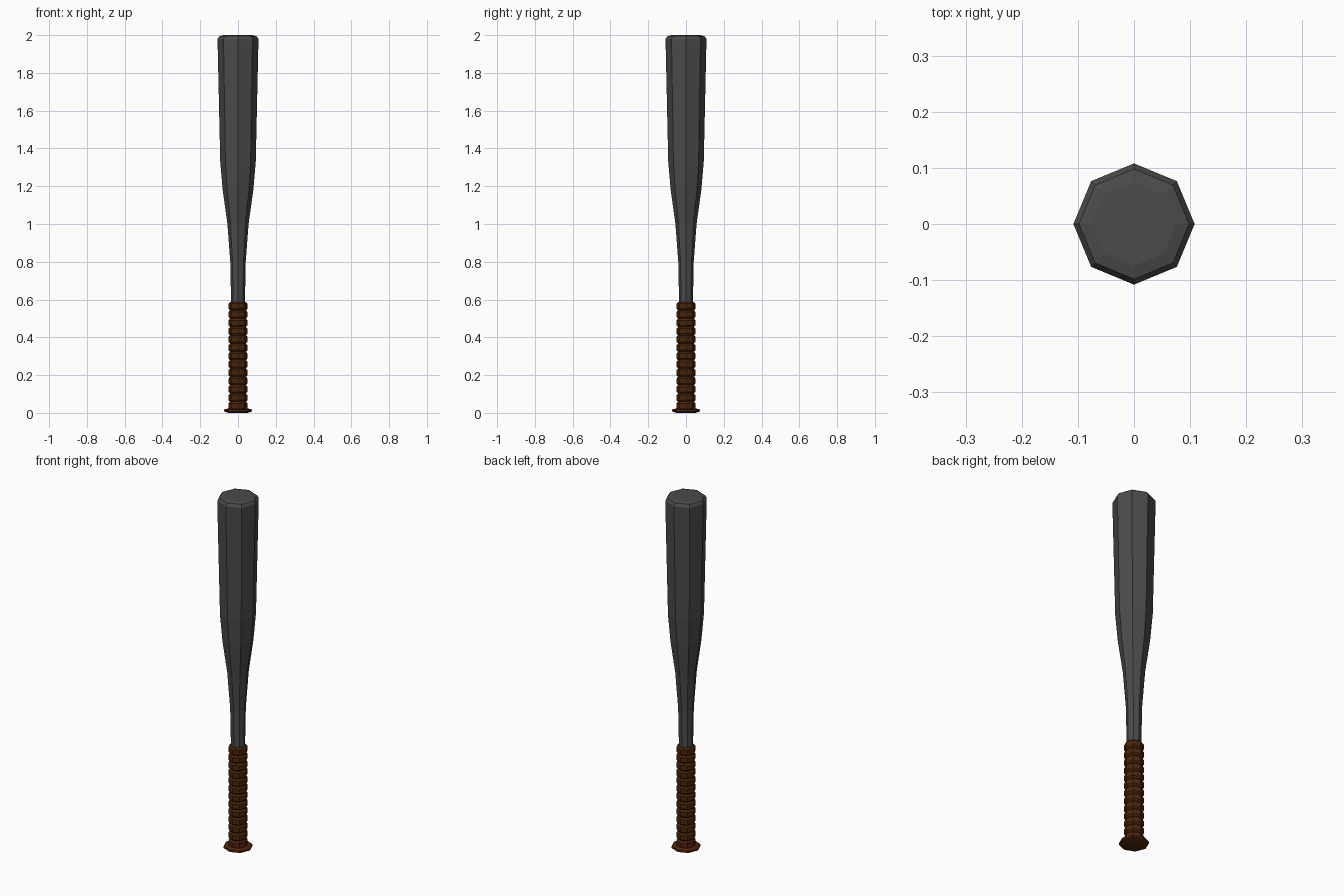
import bpy
import bmesh
from math import cos, sin, tau

SIDES = 8

cube = bpy.data.objects.get("Cube")
if cube:
    bpy.data.objects.remove(cube, do_unlink=True)


def make_material(name, color):
    mat = bpy.data.materials.new(name)
    mat.use_nodes = True
    mat.diffuse_color = color
    mat.node_tree.nodes["Principled BSDF"].inputs["Base Color"].default_value = color
    return mat


def lathe(name, profile, mat):
    """Spin (radius, height) points into a closed faceted solid."""
    bm = bmesh.new()
    rings = [[bm.verts.new((r * cos(tau * i / SIDES), r * sin(tau * i / SIDES), z))
              for i in range(SIDES)] for r, z in profile]
    for low, high in zip(rings, rings[1:]):
        for i in range(SIDES):
            j = (i + 1) % SIDES
            bm.faces.new((low[i], low[j], high[j], high[i]))
    bm.faces.new(rings[0][::-1])
    bm.faces.new(rings[-1])
    mesh = bpy.data.meshes.new(name)
    bm.to_mesh(mesh)
    bm.free()
    mesh.materials.append(mat)
    obj = bpy.data.objects.new(name, mesh)
    bpy.context.collection.objects.link(obj)
    return obj


charcoal = make_material("charcoal", (0.07, 0.07, 0.07, 1))
leather = make_material("brown leather", (0.075, 0.018, 0.003, 1))

# Tapered barrel with a bevelled, slightly domed end
lathe("barrel", [(0.037, 0.55), (0.038, 0.65), (0.041, 0.8), (0.056, 1.0),
                 (0.081, 1.18), (0.094, 1.33), (0.108, 1.96), (0.108, 1.98),
                 (0.098, 1.995), (0.075, 2.0)], charcoal)

# Wrapped grip: a stack of bevelled bands separated by grooves
BANDS = 13
BOTTOM, TOP = 0.015, 0.587
pitch = (TOP - BOTTOM) / BANDS
grip = []
for k in range(BANDS):
    z = BOTTOM + k * pitch
    grip += [(0.042, z), (0.05, z + 0.2 * pitch), (0.05, z + 0.8 * pitch)]
grip.append((0.042, TOP))
lathe("grip", grip, leather)

# Flared knob at the base
lathe("knob", [(0.05, 0.0), (0.075, 0.008), (0.075, 0.018), (0.048, 0.024)], leather)
